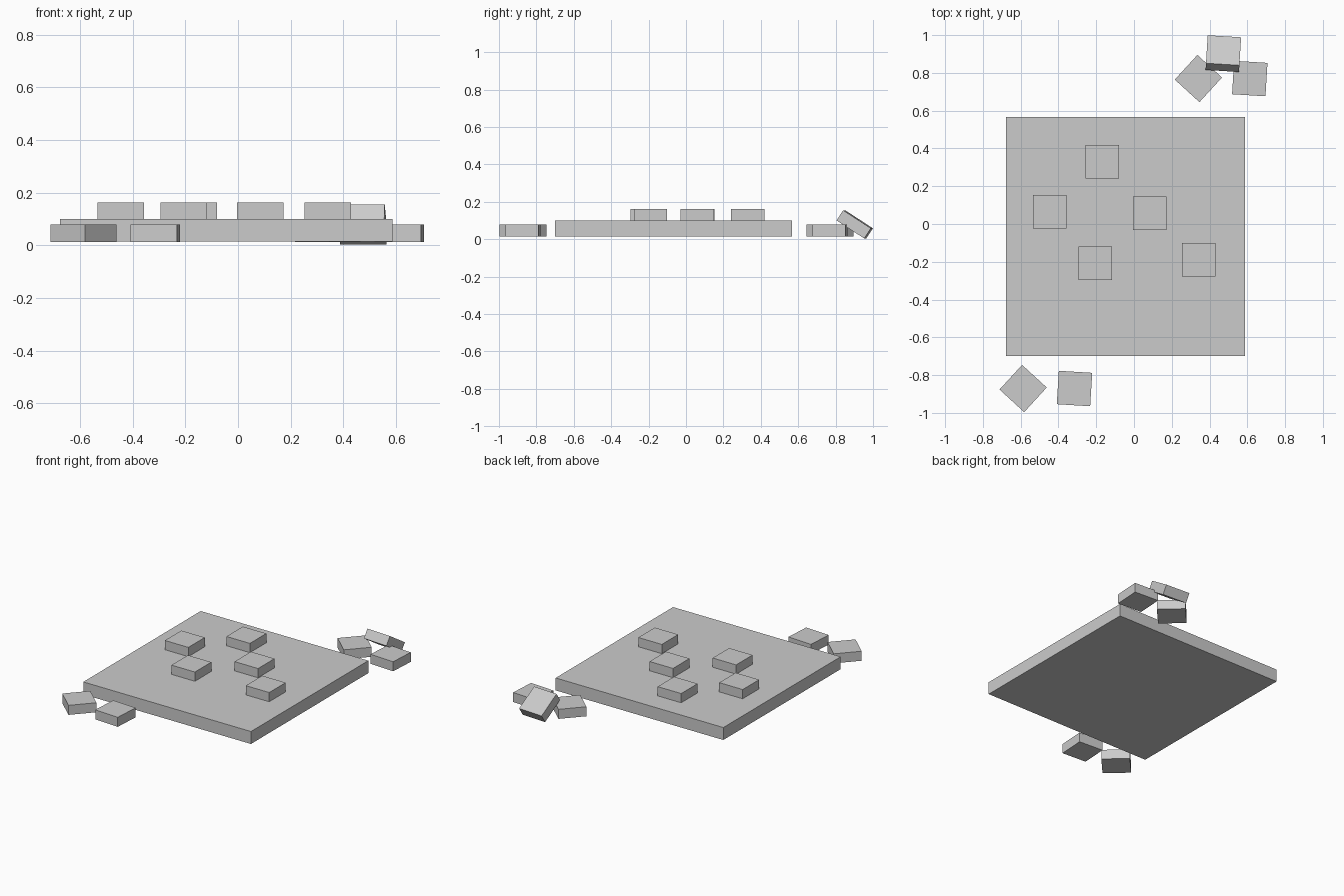
import bpy
from math import radians

if "Cube" in bpy.data.objects:
    bpy.data.objects.remove(bpy.data.objects["Cube"])

TILE = (0.177, 0.177, 0.065)


def block(name, size, loc, tilt=0, yaw=0):
    bpy.ops.mesh.primitive_cube_add(size=1, location=loc,
                                    rotation=(radians(tilt), 0, radians(yaw)))
    ob = bpy.context.object
    ob.name = name
    ob.scale = size
    return ob


# Square board
block("board", (1.265, 1.265, 0.085), (-0.045, -0.067, 0.057))

# Tiles in play, resting on the board
for i, (x, y) in enumerate([(-0.168, 0.33), (-0.446, 0.064), (0.084, 0.058),
                            (-0.206, -0.208), (0.342, -0.19)]):
    block(f"board_tile_{i + 1}", TILE, (x, y, 0.13))

# Loose tiles lying in pairs in front of and behind the board
for i, (x, y, yaw) in enumerate([(-0.587, -0.871, 47.5), (-0.315, -0.871, -3.5),
                                 (0.341, 0.77, 47.5), (0.613, 0.77, -3.5)]):
    block(f"loose_tile_{i + 1}", TILE, (x, y, 0.046), yaw=yaw)

# Tile leaning on the rear pair
block("leaning_tile", TILE, (0.473, 0.902, 0.079), tilt=-33, yaw=-3.5)
